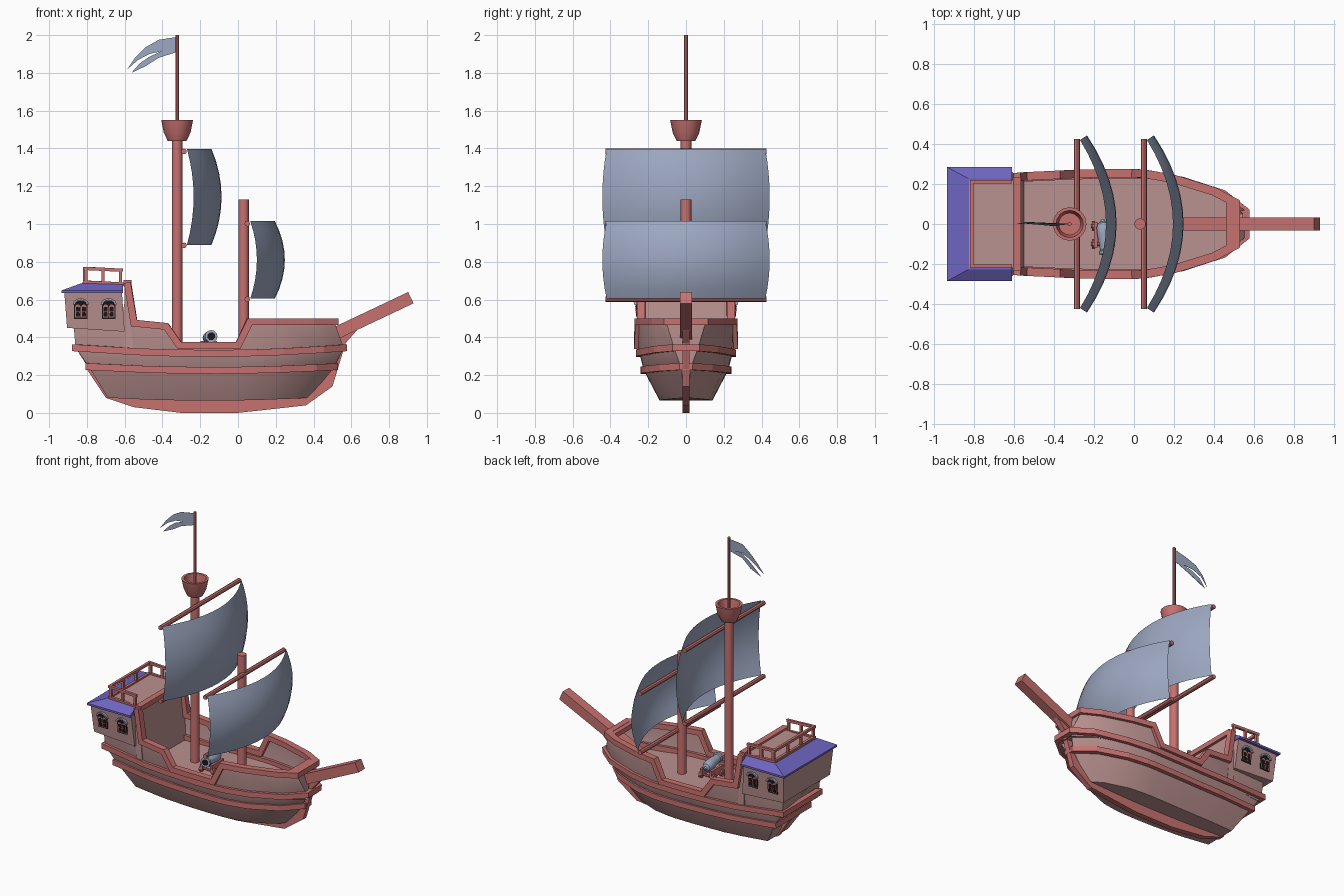
import bpy, bmesh, math
from mathutils import Vector, Matrix

if "Cube" in bpy.data.objects:
    bpy.data.objects.remove(bpy.data.objects["Cube"])


def material(name, rgb):
    m = bpy.data.materials.new(name)
    lin = [((c / 255 + 0.055) / 1.055) ** 2.4 for c in rgb]
    m.diffuse_color = (*lin, 1)
    m.use_nodes = True
    m.node_tree.nodes["Principled BSDF"].inputs["Base Color"].default_value = m.diffuse_color
    return m


TRIM = material("red wood trim", (199, 114, 112))
WOOD = material("pale wood planks", (186, 146, 144))
CLOTH = material("grey blue cloth", (156, 167, 192))
ROOF = material("purple roof", (110, 100, 192))
DARK = material("black", (26, 22, 25))


def make(name, verts, faces, mat, smooth=False, recalc=True):
    me = bpy.data.meshes.new(name)
    me.from_pydata([tuple(v) for v in verts], [], faces)
    me.materials.append(mat)
    bm = bmesh.new()
    bm.from_mesh(me)
    if recalc:
        bmesh.ops.recalc_face_normals(bm, faces=bm.faces[:])
    bm.to_mesh(me)
    bm.free()
    ob = bpy.data.objects.new(name, me)
    bpy.context.collection.objects.link(ob)
    if smooth:
        bpy.ops.object.select_all(action='DESELECT')
        ob.select_set(True)
        bpy.context.view_layer.objects.active = ob
        bpy.ops.object.shade_smooth_by_angle(angle=math.radians(35))
    return ob


def bridge(rings, closed=False, caps=True):
    n, k = len(rings[0]), len(rings)
    verts = [v for r in rings for v in r]
    faces = [(a * n + i, a * n + (i + 1) % n, (a + 1) % k * n + (i + 1) % n, (a + 1) % k * n + i)
             for a in range(k if closed else k - 1) for i in range(n)]
    if caps and not closed:
        faces += [tuple(range(n))[::-1], tuple(range((k - 1) * n, k * n))]
    return verts, faces


def lathe(name, profile, mat, n=12, matrix=Matrix()):
    rings = [[matrix @ Vector((r * math.cos(2 * math.pi * i / n), r * math.sin(2 * math.pi * i / n), z))
              for i in range(n)] for r, z in profile]
    return make(name, *bridge(rings), mat, True)


def rod(name, a, b, r, mat, n=12):
    a, b = Vector(a), Vector(b)
    m = Matrix.Translation(a) @ (b - a).to_track_quat('Z', 'Y').to_matrix().to_4x4()
    return lathe(name, [(r, 0), (r, (b - a).length)], mat, n, m)


def sweep(name, pts, w, h, mat, closed=False):
    # rectangular beam along a path with mitred corners
    pts, rings = [Vector(p) for p in pts], []
    for i, p in enumerate(pts):
        d0 = (p - pts[i - 1]).normalized() if i or closed else None
        d1 = (pts[(i + 1) % len(pts)] - p).normalized() if i < len(pts) - 1 or closed else d0
        d0 = d0 or d1
        t = (d0 + d1).normalized()
        s = t.cross(Vector((0, 0, 1))).normalized()
        u = s.cross(t)
        k = 1 / max(0.45, t.dot(d1))
        if abs(d1.dot(s)) > abs(d1.dot(u)):
            s = s * k
        else:
            u = u * k
        rings.append([p + s * a * w / 2 + u * b * h / 2 for a, b in ((1, 1), (1, -1), (-1, -1), (-1, 1))])
    return make(name, *bridge(rings, closed), mat)


def frustum(name, lo, hi, mat):
    # each end: x0, x1, half width y, z at x0, z at x1
    rings = [[(a, -y, za), (b, -y, zb), (b, y, zb), (a, y, za)] for a, b, y, za, zb in (lo, hi)]
    return make(name, *bridge(rings), mat)


def box(name, x0, x1, y0, y1, z0, z1, mat):
    rings = [[(x0, y0, z), (x1, y0, z), (x1, y1, z), (x0, y1, z)] for z in (z0, z1)]
    return make(name, *bridge(rings), mat)


def prism(name, pts, lo, hi, mat, side=1, base=lambda x, z: 0):
    rings = [[(x, side * (base(x, z) + o), z) for x, z in pts] for o in (lo, hi)]
    return make(name, *bridge(rings), mat)


# hull: stations (x, half width, rim height) and four levels
ST = [(-.87, .20, .46), (-.62, .233, .46), (-.585, .235, .69), (-.55, .238, .475), (-.38, .246, .458),
      (-.31, .25, .357), (-.15, .254, .357), (0, .254, .357), (.06, .25, .482), (.2, .225, .482),
      (.4, .163, .482), (.51, .105, .482)]
LV = [(-.69, .38, .55, .065, .06, .75, .1), (-.79, .51, .88, .225, .08, .87, .3),
      (-.86, .56, .97, .315, .12, .96, .62)]   # x0, x1, width, z, sheer, bow factors
levels = []
for x0, x1, f, z, k, b1, b2 in LV:
    row = []
    for i, (x, w, _) in enumerate(ST):
        t = (x + .87) / 1.38
        w *= f * (b2 if i == len(ST) - 1 else b1 if i == len(ST) - 2 else 1)
        row.append((x0 + (x1 - x0) * t, w, z + k * (t - .5) ** 2))
    levels.append(row)
levels.append([(x, w, z) for x, w, z in ST])
rings = []
for i in range(len(ST)):
    col = [levels[l][i] for l in range(4)]
    rings.append([(x, -w, z) for x, w, z in col[::-1]] + [(x, w, z) for x, w, z in col])
v, f = bridge(rings)
f = [q for q in f if not (len(q) == 4 and q[0] % 8 == 7 and q[1] % 8 == 0)]   # leave the top open
make("hull", v, f, WOOD, True)

# deck
dk = [(x, w * .97, .31) for x, w, z in levels[2]]
make("deck", [(x, -w, z) for x, w, z in dk] + [(x, w, z) for x, w, z in dk[::-1]],
     [tuple(range(2 * len(dk)))], WOOD)

# wales wrapping round the hull
for name, l in (("lower_wale", 1), ("upper_wale", 2)):
    r = [p for i, p in enumerate(levels[l]) if i not in (1, 2, 5)]
    sweep(name, [(x, -w, z) for x, w, z in r] + [(x, w, z) for x, w, z in r[::-1]], .036, .036, TRIM, True)

# rim, cabin front wall and its cross beam
r = ST[2:]
sweep("rim", [(x, -w, z) for x, w, z in r] + [(x, w, z) for x, w, z in r[::-1]], .042, .036, TRIM)
box("bow_beam", .46, .53, -.115, .115, .465, .498, TRIM)
box("cross_beam", -.605, -.565, -.235, .235, .67, .703, TRIM)
frustum("cabin_front_wall", (-.60, -.55, .235, .31, .31), (-.60, -.585, .235, .69, .69), WOOD)

# keel with stem, bowsprit
prism("keel", [(-.80, .23), (-.70, .08), (-.55, .03), (-.3, 0), (0, 0), (.36, .04), (.50, .14), (.57, .37),
               (.65, .46), (.62, .49), (.53, .44), (.50, .3), (.45, .18), (.33, .09), (-.3, .08), (-.6, .1),
               (-.74, .23)], -.018, .018, TRIM)
sweep("bowsprit", [(.26, 0, .30), (.915, 0, .61)], .066, .066, TRIM)

# cabin, roof and roof deck
frustum("cabin", (-.905, -.60, .25, .45, .43), (-.92, -.615, .268, .645, .645), WOOD)
frustum("roof_eave", (-.935, -.61, .285, .635, .635), (-.935, -.61, .285, .648, .648), ROOF)
frustum("roof", (-.935, -.61, .285, .648, .648), (-.83, -.61, .228, .686, .68), ROOF)
box("roof_deck", -.825, -.605, -.22, .22, .675, .69, WOOD)
for name, z, size in (("deck_border", .692, .018), ("top_rail", .765, .017)):
    sweep(name, [(-.61, -.212, z - .01), (-.812, -.212, z), (-.812, .212, z), (-.61, .212, z - .01)],
          size, size, TRIM)
posts = [(x, s * .212) for x in (-.805, -.715, -.622) for s in (-1, 1)] + [(-.812, -.07), (-.812, .07)]
for x, y in posts:
    box("rail_post", x - .008, x + .008, y - .008, y + .008, .685, .76, TRIM)


# cabin windows, two on each side
def wall(x, z):
    return .25 + (z - .44) / .205 * .018


def arch(cx, hw, z0, z1, rise):
    return [(cx - hw, z0), (cx + hw, z0)] + [(cx + hw * math.cos(a * math.pi / 6),
                                              z1 + rise * math.sin(a * math.pi / 6)) for a in range(7)]


for side in (-1, 1):
    for cx in (-.832, -.685):
        prism("window_frame", arch(cx, .036, .498, .57, .024), -.005, .004, DARK, side, wall)
        for dx in (-.016, .016):
            prism("window_sash", arch(cx + dx, .0145, .505, .56, .014), 0, .006, TRIM, side, wall)
            for z in (.509, .537):
                prism("window_pane", arch(cx + dx, .0105, z, z + .02, .005), 0, .008, DARK, side, wall)
        brow = [(cx + q * math.cos(a * math.pi / 8), .575 + q * .75 * math.sin(a * math.pi / 8))
                for q, rng in ((.042, range(9)), (.029, range(8, -1, -1))) for a in rng]
        prism("window_brow", brow, -.004, .014, CLOTH, side, wall)

# masts, crow's nest and flagpole
rod("aft_mast", (-.322, 0, .29), (-.322, 0, 1.46), .028, TRIM)
rod("fore_mast", (.03, 0, .29), (.03, 0, 1.13), .028, TRIM)
lathe("lookout_basket", [(.03, 1.44), (.05, 1.44), (.071, 1.485), (.084, 1.55), (.068, 1.55), (.055, 1.48),
                         (.01, 1.48)], TRIM, 16, Matrix.Translation((-.322, 0, 0)))
rod("flagpole", (-.322, 0, 1.45), (-.322, 0, 2), .01, TRIM, 8)

# forked flag
flag = [(-.325, 1.99), (-.42, 1.975), (-.49, 1.935), (-.545, 1.88), (-.585, 1.82), (-.53, 1.868), (-.47, 1.90),
        (-.405, 1.915), (-.47, 1.885), (-.52, 1.85), (-.565, 1.80), (-.49, 1.835), (-.42, 1.88), (-.325, 1.91)]
prism("flag", flag, -.001, .001, CLOTH, 1, lambda x, z: .01 * math.sin((x + .325) * 24))


# sails with their yards
def sail(name, x0, z0, z1, n=12, m=8):
    verts = []
    for j in range(m + 1):
        for i in range(n + 1):
            a, b = 2 * i / n - 1, 2 * j / m - 1
            belly = 1 - b * b
            verts.append((x0 + .13 * (1 - a * a) + belly * (.035 + .018 * (1 - a * a)),
                          a * (.42 + .023 * belly), z0 + (z1 - z0) * j / m))
    k = n + 1
    faces = [(j * k + i, j * k + i + 1, (j + 1) * k + i + 1, (j + 1) * k + i)
             for j in range(m) for i in range(n)]
    make(name, verts, faces, CLOTH, True)


for name, x, z0, z1 in (("aft", -.27, .89, 1.397), ("fore", .065, .605, 1.015)):
    sail(name + "_sail", x, z0, z1)
    for z in (z0 - .003, z1 - .013):
        rod(name + "_yard", (x - .016, -.425, z), (x - .016, .425, z), .015, TRIM, 8)

# cannon on a small carriage, pointing over the near side
aim = Matrix.Translation((-.155, .005, .395)) @ Matrix.Rotation(math.radians(5), 4, 'Z') \
    @ Matrix.Rotation(math.radians(86), 4, 'X')
lathe("cannon_barrel", [(.008, -.018), (.012, -.008), (.026, 0), (.034, .02), (.034, .06), (.028, .11),
                        (.026, .135), (.033, .14), (.033, .155), (.02, .156)], CLOTH, 12, aim)
lathe("cannon_muzzle", [(.021, .15), (.021, .158)], DARK, 12, aim)
for dx in (-.036, .036):
    box("carriage_cheek", -.155 + dx - .008, -.155 + dx + .008, -.12, .01, .33, .38, TRIM)
for y in (-.1, -.01):
    rod("carriage_axle", (-.215, y, .335), (-.095, y, .335), .009, TRIM, 8)
    for x in (-.21, -.115):
        rod("carriage_wheel", (x, y, .333), (x + .014, y, .333), .023, TRIM, 10)
